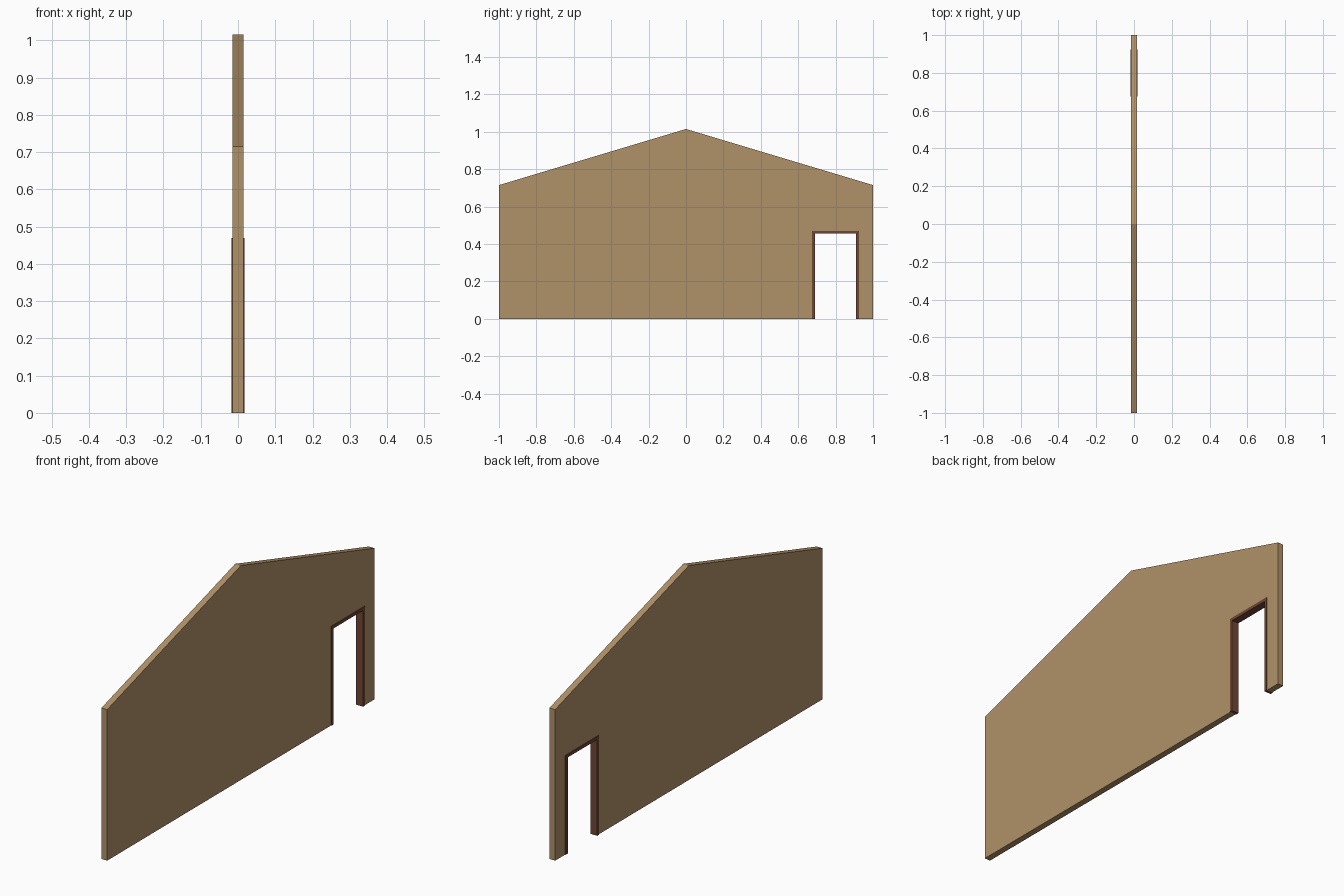
import bpy, bmesh

if "Cube" in bpy.data.objects:
    bpy.data.objects.remove(bpy.data.objects["Cube"])


def srgb(*rgb):
    lin = [((c / 255 + 0.055) / 1.055) ** 2.4 for c in rgb]
    return (*lin, 1.0)


def material(name, colour):
    m = bpy.data.materials.new(name)
    m.diffuse_color = colour
    m.use_nodes = True
    m.node_tree.nodes["Principled BSDF"].inputs["Base Color"].default_value = m.diffuse_color
    return m


def extrude_profile(name, points, half, mat):
    """Extrude a closed (y, z) outline along x, symmetric about x = 0."""
    bm = bmesh.new()
    face = bm.faces.new([bm.verts.new((-half, y, z)) for y, z in points])
    ext = bmesh.ops.extrude_face_region(bm, geom=[face])
    moved = [v for v in ext["geom"] if isinstance(v, bmesh.types.BMVert)]
    bmesh.ops.translate(bm, verts=moved, vec=(2 * half, 0, 0))
    bmesh.ops.recalc_face_normals(bm, faces=bm.faces)
    mesh = bpy.data.meshes.new(name)
    bm.to_mesh(mesh)
    bm.free()
    mesh.materials.append(mat)
    obj = bpy.data.objects.new(name, mesh)
    bpy.context.collection.objects.link(obj)
    return obj


plaster = material("tan_wall", srgb(176, 145, 104))
wood = material("brown_frame", srgb(112, 70, 52))

# Doorway outline and trim width
y0, y1, top, trim = 0.675, 0.925, 0.47, 0.015
eave, ridge = 0.715, 1.015

# Gable wall with the doorway notched out of its outline
extrude_profile("gable_wall", [
    (-1, 0), (y0, 0), (y0, top), (y1, top), (y1, 0), (1, 0),
    (1, eave), (0, ridge), (-1, eave)], 0.015, plaster)

# Door frame, standing slightly proud of both wall faces
extrude_profile("door_frame", [
    (y0, 0), (y0 + trim, 0), (y0 + trim, top - trim),
    (y1 - trim, top - trim), (y1 - trim, 0), (y1, 0),
    (y1, top), (y0, top)], 0.018, wood)
